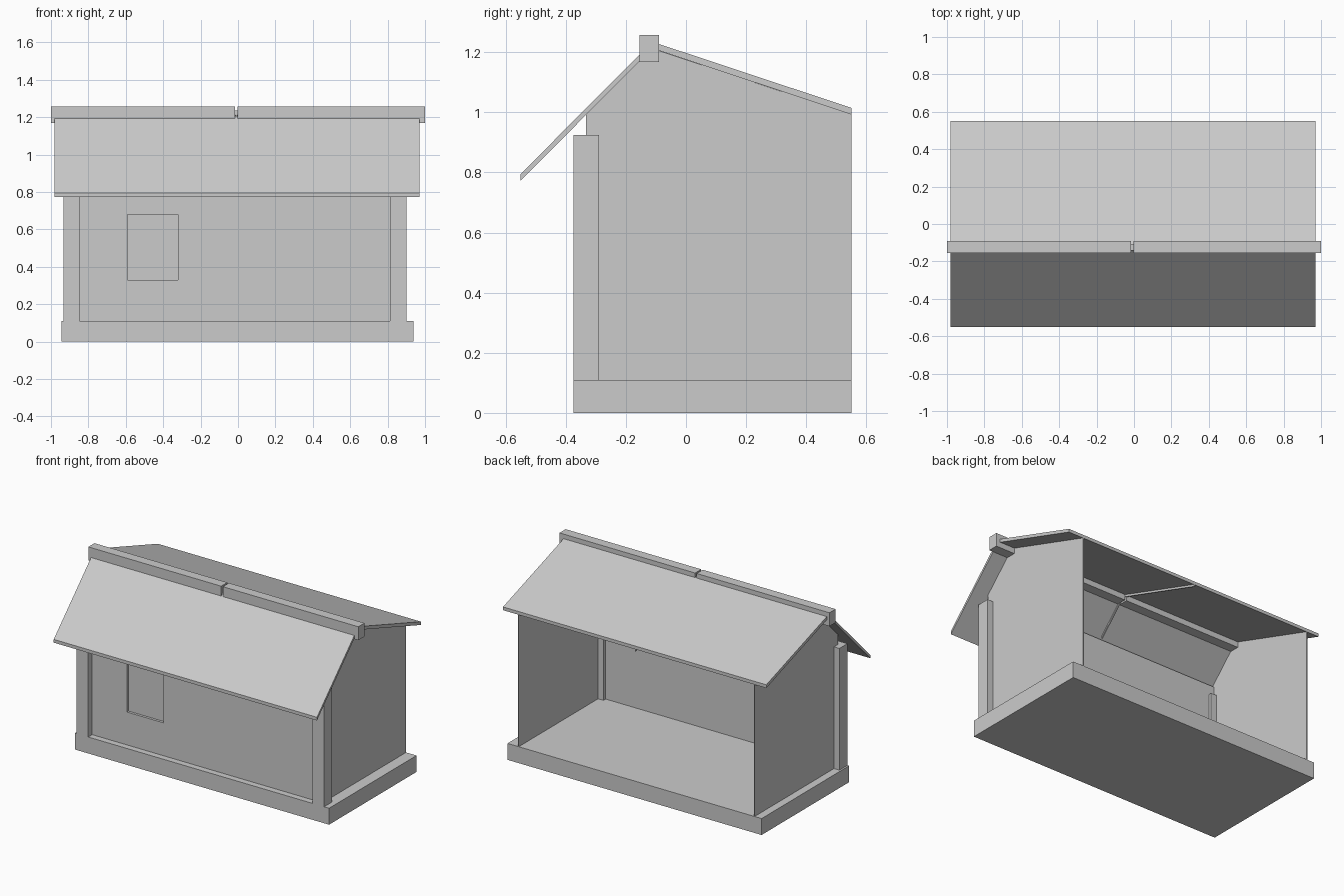
import bpy

cube = bpy.data.objects.get("Cube")
if cube:
    bpy.data.objects.remove(cube, do_unlink=True)

grey = bpy.data.materials.new("plain_grey")
grey.use_nodes = True
grey.diffuse_color = (0.6, 0.6, 0.6, 1)
grey.node_tree.nodes["Principled BSDF"].inputs["Base Color"].default_value = (0.6, 0.6, 0.6, 1)


def extrude(name, outline, x0, x1):
    """Extrude a (y, z) outline along x."""
    n = len(outline)
    verts = [(x, y, z) for x in (x0, x1) for y, z in outline]
    faces = [tuple(reversed(range(n))), tuple(range(n, 2 * n))]
    faces += [(i, (i + 1) % n, n + (i + 1) % n, n + i) for i in range(n)]
    mesh = bpy.data.meshes.new(name)
    mesh.from_pydata(verts, [], faces)
    mesh.materials.append(grey)
    obj = bpy.data.objects.new(name, mesh)
    bpy.context.collection.objects.link(obj)
    return obj


def box(name, x, y, z):
    return extrude(name, [(y[0], z[0]), (y[1], z[0]), (y[1], z[1]), (y[0], z[1])], *x)


def slab(name, start, end, drop, x0, x1):
    """Sloping panel between two top edges, with a vertical thickness."""
    (ya, za), (yb, zb) = start, end
    return extrude(name, [(ya, za - drop), (yb, zb - drop), (yb, zb), (ya, za)], x0, x1)


BASE_TOP = 0.11
MID = -0.01          # seam between the two halves
WALL_X = {"right": -0.89, "left": 0.857}
WALL_Y = -0.333

# Base plinth
box("base", (-0.945, 0.937), (-0.375, 0.55), (0, BASE_TOP))

# Side walls and the corner posts that clasp them
gable = [(WALL_Y, BASE_TOP), (0.55, BASE_TOP), (0.55, 0.993),
         (-0.09, 1.205), (-0.155, 1.17), (WALL_Y, 0.992)]
for side, x in WALL_X.items():
    extrude(side + "_wall", gable, x - 0.003, x + 0.003)
    box(side + "_post", (x - 0.043, x + 0.043), (-0.375, -0.29), (BASE_TOP, 0.925))

# Front wall built around a shallow window recess
wx, wz, top = (-0.59, -0.32), (0.33, 0.68), 0.992
wall_y = (WALL_Y, WALL_Y + 0.02)
xr, xl = WALL_X["right"], WALL_X["left"]
box("front_wall_right", (xr, wx[0]), wall_y, (BASE_TOP, top))
box("front_wall_left", (wx[1], xl), wall_y, (BASE_TOP, top))
box("front_wall_below_window", wx, wall_y, (BASE_TOP, wz[0]))
box("front_wall_above_window", wx, wall_y, (wz[1], top))
box("window_panel", wx, (WALL_Y + 0.017, WALL_Y + 0.022), wz)

# Roof halves and ridge beams
for side, x0, x1, r0, r1 in (("right", -0.98, MID, -1.0, MID - 0.006),
                             ("left", MID, 0.97, MID + 0.006, 1.0)):
    slab(side + "_front_roof", (-0.55, 0.795), (-0.14, 1.207), 0.022, x0, x1)
    slab(side + "_back_roof", (-0.11, 1.234), (0.55, 1.015), 0.022, x0, x1)
    box(side + "_ridge_beam", (r0, r1), (-0.155, -0.09), (1.168, 1.258))

# Thin battens under the roof seam
slab("front_seam_batten", (-0.31, 1.014), (-0.14, 1.185), 0.014, MID - 0.004, MID + 0.004)
slab("back_seam_batten", (-0.11, 1.212), (0.55, 0.993), 0.014, MID - 0.004, MID + 0.004)
